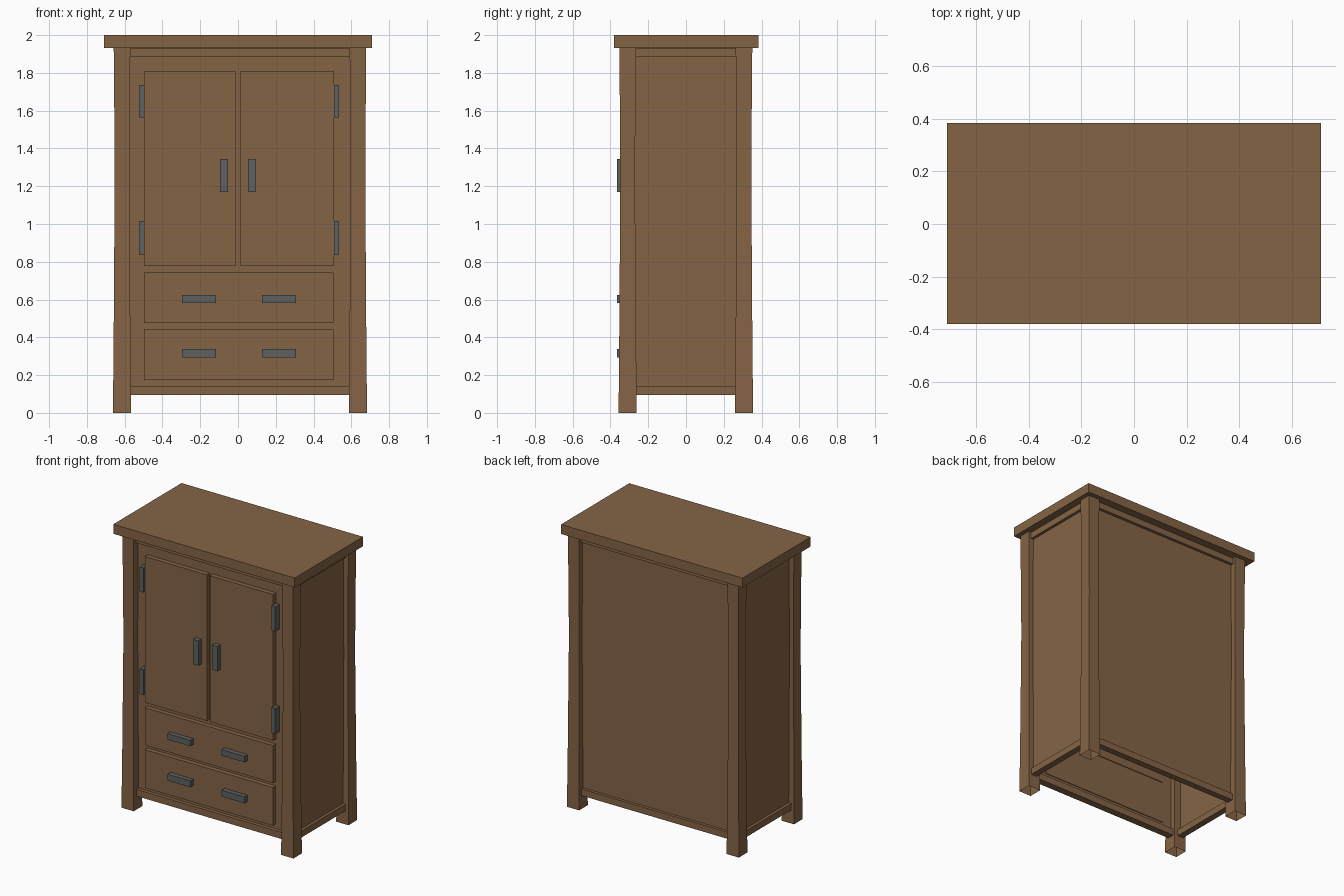
import bpy, bmesh

if "Cube" in bpy.data.objects:
    bpy.data.objects.remove(bpy.data.objects["Cube"])


def material(name, rgb):
    m = bpy.data.materials.new(name)
    m.diffuse_color = (*rgb, 1.0)
    m.use_nodes = True
    m.node_tree.nodes["Principled BSDF"].inputs["Base Color"].default_value = m.diffuse_color
    return m


WOOD = material("brown wood", (0.235, 0.127, 0.061))
METAL = material("dark grey metal", (0.114, 0.116, 0.118))


def loft(name, rings, mat, bottom=True):
    """Stack rectangular rings (x0, x1, y0, y1, z) into one solid."""
    bm = bmesh.new()
    loops = [[bm.verts.new(p) for p in ((x0, y0, z), (x1, y0, z), (x1, y1, z), (x0, y1, z))]
             for x0, x1, y0, y1, z in rings]
    for a, b in zip(loops, loops[1:]):
        for i in range(4):
            j = (i + 1) % 4
            bm.faces.new((a[i], a[j], b[j], b[i]))
    bm.faces.new(loops[-1])
    if bottom:
        bm.faces.new(loops[0][::-1])
    me = bpy.data.meshes.new(name)
    bm.to_mesh(me)
    bm.free()
    me.materials.append(mat)
    ob = bpy.data.objects.new(name, me)
    bpy.context.collection.objects.link(ob)
    return ob


def box(name, x, y, z, mat=WOOD, bottom=True):
    return loft(name, [(*x, *y, z[0]), (*x, *y, z[1])], mat, bottom)


# Top slab
box("top_slab", (-0.71, 0.71), (-0.38, 0.383), (1.933, 2.0))

# Carcass: thin panels, open underneath
box("carcass", (-0.62, 0.64), (-0.30, 0.31), (0.10, 1.934), bottom=False)

# Four legs, slightly waisted in the middle, hollow at the foot
PROFILE = [(0.0, 0.048), (0.45, 0.044), (1.2, 0.039), (1.6, 0.041), (1.936, 0.044)]
for side, cx in (("left", -0.614), ("right", 0.635)):
    for end, cy in (("front", -0.309), ("back", 0.307)):
        loft(f"{end}_{side}_leg",
             [(cx - r, cx + r, cy - r, cy + r, z) for z, r in PROFILE], WOOD, bottom=False)

# Rails between the legs, top and bottom on every side
for level, z in (("bottom", (0.095, 0.142)), ("top", (1.885, 1.93))):
    box(f"{level}_front_rail", (-0.58, 0.60), (-0.325, -0.275), z)
    box(f"{level}_back_rail", (-0.58, 0.60), (0.285, 0.33), z)
    box(f"{level}_left_rail", (-0.64, -0.595), (-0.27, 0.27), z)
    box(f"{level}_right_rail", (0.615, 0.66), (-0.27, 0.27), z)

# Doors
FRONT = (-0.332, -0.295)
box("left_door", (-0.497, -0.012), FRONT, (0.778, 1.811))
box("right_door", (0.012, 0.508), FRONT, (0.778, 1.811))

# Drawer fronts
box("upper_drawer", (-0.497, 0.505), FRONT, (0.477, 0.742))
box("lower_drawer", (-0.497, 0.505), FRONT, (0.175, 0.445))

# Door and drawer handles
GRIP = (-0.366, -0.325)
for side, x in (("left", (-0.095, -0.053)), ("right", (0.053, 0.095))):
    box(f"{side}_door_handle", x, GRIP, (1.17, 1.345), METAL)
for level, z in (("upper", (0.583, 0.625)), ("lower", (0.293, 0.338))):
    for side, x in (("left", (-0.297, -0.117)), ("right", (0.127, 0.307))):
        box(f"{level}_{side}_drawer_handle", x, GRIP, z, METAL)

# Hinges beside the doors
for side, x in (("left", (-0.524, -0.496)), ("right", (0.507, 0.535))):
    for level, z in (("upper", (1.563, 1.737)), ("lower", (0.837, 1.017))):
        box(f"{level}_{side}_hinge", x, (-0.35, -0.295), z, METAL)
